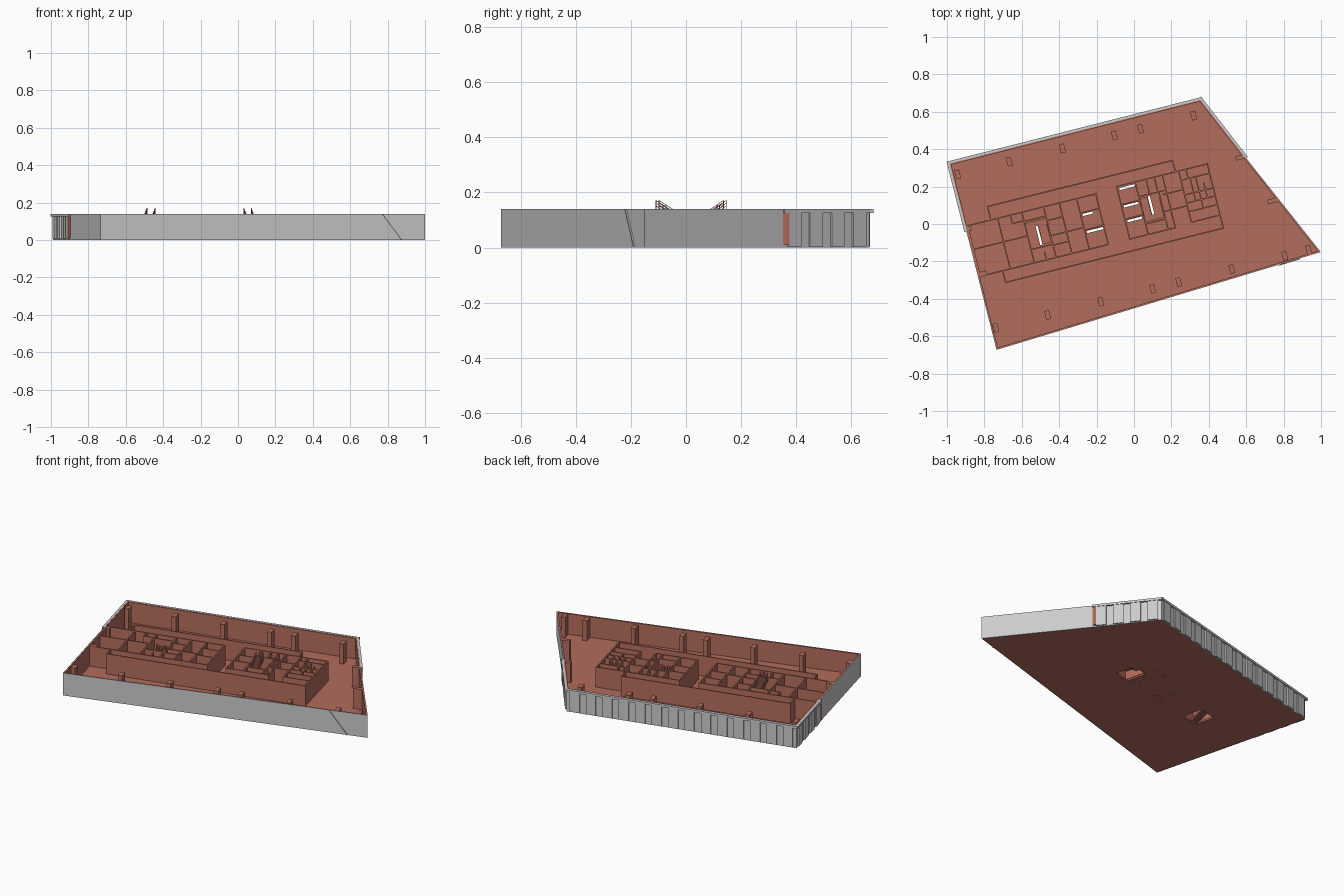
import bpy, bmesh, math
from mathutils import Vector

if "Cube" in bpy.data.objects:
    bpy.data.objects.remove(bpy.data.objects["Cube"])

red = bpy.data.materials.new("red_interior")
red.diffuse_color = (0.45, 0.15, 0.11, 1)
red.use_nodes = True
red.node_tree.nodes["Principled BSDF"].inputs["Base Color"].default_value = red.diffuse_color

CA, SA = math.cos(math.radians(14)), math.sin(math.radians(14))


def world(u, v):
    """Building core axes (u along, v across) to world x, y."""
    return Vector((u * CA - v * SA, u * SA + v * CA))


def finish(bm, name, mat=None):
    bmesh.ops.recalc_face_normals(bm, faces=bm.faces)
    me = bpy.data.meshes.new(name)
    bm.to_mesh(me)
    bm.free()
    ob = bpy.data.objects.new(name, me)
    bpy.context.collection.objects.link(ob)
    if mat:
        me.materials.append(mat)
    return ob


def hull(bm, low, high):
    """Closed prism between two matching loops."""
    a = [bm.verts.new(p) for p in low]
    b = [bm.verts.new(p) for p in high]
    n = len(a)
    bm.faces.new(a[::-1])
    bm.faces.new(b)
    for i in range(n):
        j = (i + 1) % n
        bm.faces.new((a[i], a[j], b[j], b[i]))


def prism(bm, pts, z0, z1):
    hull(bm, [(p[0], p[1], z0) for p in pts], [(p[0], p[1], z1) for p in pts])


def box(bm, u0, u1, v0, v1, z0, z1):
    prism(bm, rect(u0, u1, v0, v1), z0, z1)


def rect(u0, u1, v0, v1):
    return [world(u0, v0), world(u1, v0), world(u1, v1), world(u0, v1)]


def inset(poly, d):
    """Mitred inset of a clockwise polygon."""
    out = []
    for i, p in enumerate(poly):
        e0 = (p - poly[i - 1]).normalized()
        e1 = (poly[(i + 1) % len(poly)] - p).normalized()
        n0, n1 = Vector((e0.y, -e0.x)), Vector((e1.y, -e1.x))
        out.append(p + (n0 + n1) * d / (1 + n0.dot(n1)))
    return out


def ring(name, poly, d0, d1, z0, z1, mat=None):
    bm = bmesh.new()
    o, i = inset(poly, d0), inset(poly, d1)
    for k in range(len(poly)):
        j = (k + 1) % len(poly)
        prism(bm, [o[k], o[j], i[j], i[k]], z0, z1)
    return finish(bm, name, mat)


def strip(bm, p, q, t0, t1, d, z0, z1):
    """Plate standing out by d on the outside of edge p-q, between fractions t0 and t1."""
    e = (q - p).normalized()
    out = Vector((-e.y, e.x)) * d
    a, b = p.lerp(q, t0), p.lerp(q, t1)
    prism(bm, [a, b, b + out, a + out], z0, z1)


A, B, C, D, E = [Vector(p) for p in
                 ((-.989, .325), (.356, .666), (.6, .352), (.999, -.15), (-.735, -.673))]
F = A.lerp(E, .365)
outline = [A, B, C, D, E]

# perimeter walls: grey skin and red lining
ring("outer_wall", outline, 0, .003, 0, .14)
ring("wall_lining", outline, .003, .01, .01, .139, red)

# raised facade panels and overhanging cap on the back, back right and left
panels, cap = bmesh.new(), bmesh.new()
for p, q, n in ((A, B, 14), (B, C, 4), (F, A, 4)):
    for i in range(n):
        strip(panels, p, q, (i + .2) / n, (i + .8) / n, .008, .004, .126)
    over = .011 / (q - p).length
    strip(cap, p, q, -over if p is not F else 0, 1 + (over if q is not C else 0), .011, .126, .14)
finish(panels, "facade_panels")
finish(cap, "facade_cap")

# slanted seam on the front wall
bm = bmesh.new()
d = (D - E).normalized()
nrm = Vector((d.y, -d.x)) * .005
def front(x, z, off):
    t = (x - E.x) / (D.x - E.x)
    p = E.lerp(D, t) + nrm * off
    return (p.x, p.y, z)
prof = ((.77, .14), (.78, .14), (.885, 0), (.875, 0))
hull(bm, [front(x, z, -.2) for x, z in prof], [front(x, z, 1) for x, z in prof])
finish(bm, "front_seam")

# floor slab with stair and lift openings
west = (-.565, -.45, .012, .145)
east = (.06, .165, -.005, .125)
slits = [(-.255, -.2, .107, .119), (-.255, -.165, .013, .025),
         (-.03, .055, .194, .206), (-.03, .05, .098, .11), (-.03, .05, .017, .029)]
bm = bmesh.new()
for loop in [inset(outline, .003)] + [rect(*h) for h in [west, east] + slits]:
    vs = [bm.verts.new((p.x, p.y, 0.001)) for p in loop]
    for i, vert in enumerate(vs):
        bm.edges.new((vs[i - 1], vert))
bmesh.ops.triangle_fill(bm, edges=bm.edges[:], use_beauty=True, normal=(0, 0, 1))
ext = bmesh.ops.extrude_face_region(bm, geom=bm.faces[:], use_keep_orig=True)
bmesh.ops.translate(bm, vec=(0, 0, .01),
                    verts=[g for g in ext["geom"] if isinstance(g, bmesh.types.BMVert)])
finish(bm, "floor_slab", red)

# core walls: along = (v, u0, u1), across = (u, v0, v1)
TOP, T = .136, .0035
along = [(.28, -.737, .282), (-.137, -.742, .458), (.206, -.866, -.16), (-.073, -.866, -.16),
         (.217, -.042, .458), (-.073, -.042, .21), (.076, -.866, -.567),
         (.13, -.447, -.36), (.047, -.447, -.265), (-.005, -.447, -.36),
         (.16, -.63, -.567), (.0, -.567, -.45), (.155, -.567, -.447),
         (.126, -.265, -.16), (.032, -.265, -.16), (.116, -.042, .06), (.036, -.042, .06),
         (.135, .06, .21), (-.015, .06, .17), (.026, .17, .3), (.115, .19, .3),
         (.166, .3, .458), (.085, .3, .458), (.04, .3, .458), (-.007, .3, .458), (-.065, .3, .458)]
across = [(-.737, .206, .28), (.282, .217, .28), (-.742, -.137, -.073), (.458, -.137, .217),
          (-.866, -.073, .206), (-.7, -.073, .206), (-.567, -.073, .206), (-.447, -.073, .206),
          (-.36, -.073, .206), (-.265, -.073, .206), (-.16, -.073, .206), (-.63, .16, .206),
          (-.042, -.073, .217), (.06, -.073, .217), (.17, -.073, .135), (.21, -.073, .217),
          (.12, .135, .217), (.165, .135, .217), (.3, -.065, .217), (.35, .04, .166),
          (.38, -.007, .166), (.415, .04, .12), (.34, .166, .217), (-.5, -.073, -.03)]
bm = bmesh.new()
for v, a, b in along:
    box(bm, a - T, b + T, v - T, v + T, .01, TOP)
for u, a, b in across:
    box(bm, u - T, u + T, a - T, b + T, .01, TOP)
finish(bm, "core_walls", red)

# perimeter columns on a regular grid
bm = bmesh.new()
grid = [-.851, -.566, -.273, .013, .157, .449]
spots = [(u, .485) for u in grid] + [(u, -.36) for u in grid + [.741, .872]]
for u, v in spots:
    box(bm, u - .013, u + .013, v - .024, v + .024, .01, TOP)
for u, v in ((-.868, .19), (-.848, -.062)):
    box(bm, u - .02, u + .02, v - .012, v + .012, .01, TOP)
for x, y in ((.572, .357), (.742, .124)):
    u, v = x * CA + y * SA, -x * SA + y * CA
    box(bm, u - .028, u + .028, v - .012, v + .012, .01, TOP)
finish(bm, "columns", red)


def bar(bm, u, p, q, h=.002):
    """Thin sloping bar in the v-z plane."""
    def side(s):
        w = [(p[0], p[1] - h), (q[0], q[1] - h), (q[0], q[1] + h), (p[0], p[1] + h)]
        return [(*world(u + s * .0015, v), z) for v, z in w]
    hull(bm, side(-1), side(1))


def stair(name, shaft, sign, upper_right):
    """Two flights round a slit; the upper one climbs in direction sign along v."""
    u0, u1, v0, v1 = shaft
    mid = (u0 + u1) / 2
    left, right = (u0, mid - .006), (mid + .006, u1)
    up, low = (right, left) if upper_right else (left, right)
    start, end = (v0, v1) if sign > 0 else (v1, v0)
    near = start + sign * .03
    steps = 8
    run = (end - near) / steps
    bm, rails = bmesh.new(), bmesh.new()
    box(bm, u0, u1, min(start, near), max(start, near), .062, .072)
    for i in range(steps):
        a, b = sorted((near + run * i, near + run * (i + 1)))
        z = .072 + (i + 1) * .008
        box(bm, *up, a, b, z - .014, z)
        z = .072 - (i + 1) * .008
        box(bm, *low, a, b, z - .014 if i < 7 else z - .006, z)
    finish(bm, name, red)
    for u in (up[0] + .003, up[1] - .003):
        for h in (.015, .025, .035):
            bar(rails, u, (near, .072 + h), (end, .136 + h), .001)
        for i in range(5):
            v, z = near + (end - near) * i / 4, .072 + .016 * i
            box(rails, u - .0012, u + .0012, v - .0012, v + .0012, z, z + .035)
    finish(rails, name + "_railing", red)


stair("west_stair", west, -1, True)
stair("east_stair", east, 1, False)
